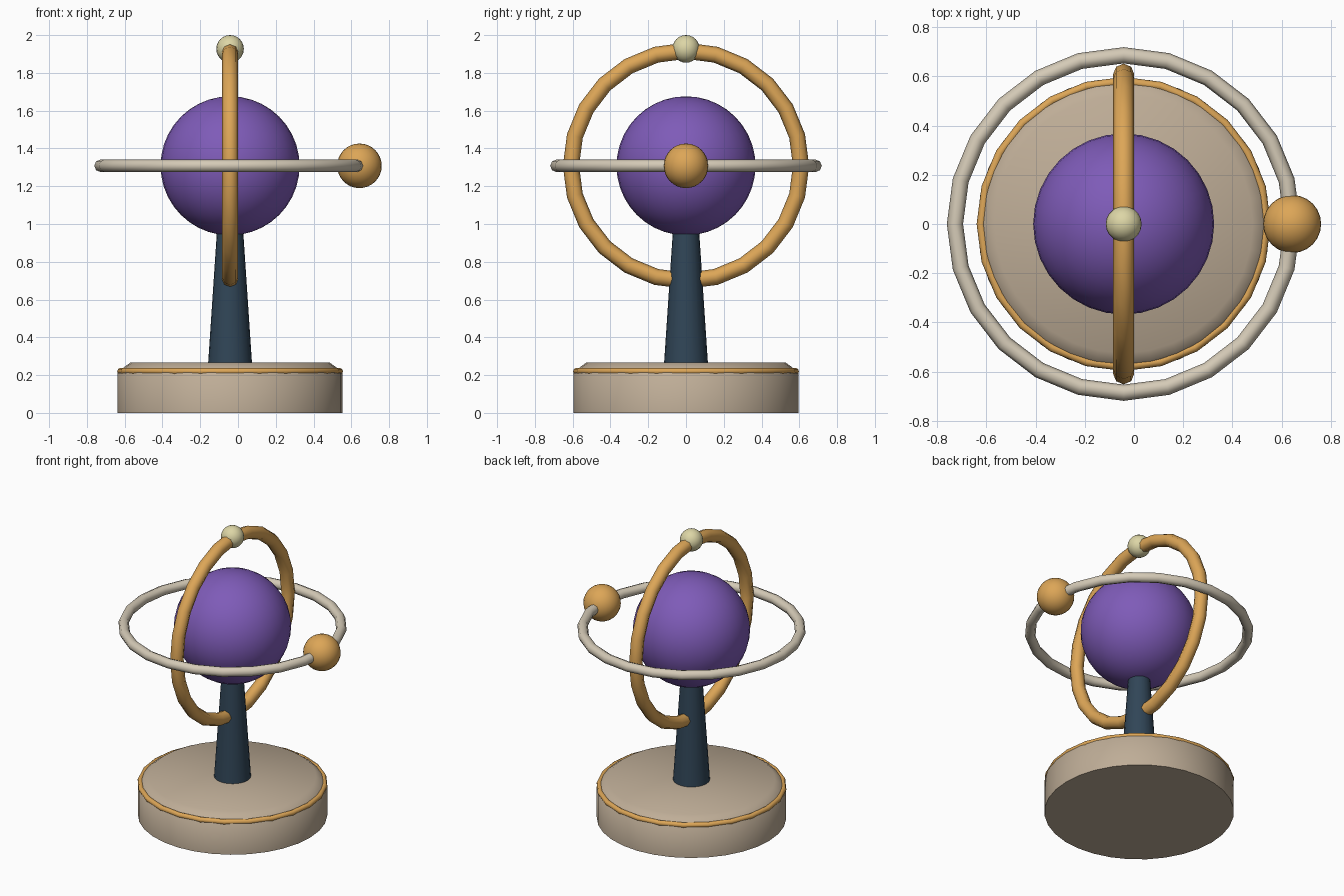
import bpy, bmesh, math
from mathutils import Matrix

cube = bpy.data.objects.get("Cube")
if cube:
    bpy.data.objects.remove(cube, do_unlink=True)

CX = -0.042      # axis of the stand
HUB = 1.308      # height of the globe's centre


def material(name, rgb):
    m = bpy.data.materials.new(name)
    m.use_nodes = True
    colour = (*rgb, 1)
    m.diffuse_color = colour
    m.node_tree.nodes["Principled BSDF"].inputs["Base Color"].default_value = colour
    return m


gold = material("warm gold", (0.72, 0.38, 0.095))
ivory = material("ivory", (0.66, 0.59, 0.47))
stone = material("tan stone", (0.52, 0.42, 0.31))
slate = material("slate blue", (0.03, 0.06, 0.095))
purple = material("purple", (0.21, 0.105, 0.48))
pale = material("pale yellow", (0.72, 0.67, 0.38))


def finish(obj, name, mat, angle=40):
    obj.name = obj.data.name = name
    obj.data.materials.append(mat)
    bpy.ops.object.select_all(action="DESELECT")
    obj.select_set(True)
    bpy.context.view_layer.objects.active = obj
    bpy.ops.object.shade_smooth_by_angle(angle=math.radians(angle))
    return obj


def ball(name, mat, loc, radius, segments=24, rings=16):
    bpy.ops.mesh.primitive_uv_sphere_add(segments=segments, ring_count=rings,
                                         radius=radius, location=loc)
    return finish(bpy.context.object, name, mat)


def ring(name, mat, z, major, minor, rotation=(0, 0, 0), sides=8):
    bpy.ops.mesh.primitive_torus_add(major_segments=24, minor_segments=sides,
                                     major_radius=major, minor_radius=minor,
                                     location=(CX, 0, z), rotation=rotation)
    return finish(bpy.context.object, name, mat, 60)


def lathe(name, mat, profile, segments):
    """Spin a radius/height profile about the stand's axis and cap both ends."""
    bm = bmesh.new()
    loops = []
    for r, z in profile:
        disc = bmesh.ops.create_circle(bm, segments=segments, radius=r,
                                       matrix=Matrix.Translation((0, 0, z)))
        loops.append(disc["verts"])
    for low, high in zip(loops, loops[1:]):
        for i in range(segments):
            j = (i + 1) % segments
            bm.faces.new((low[i], low[j], high[j], high[i]))
    bm.faces.new(loops[0])
    bm.faces.new(loops[-1])
    bmesh.ops.recalc_face_normals(bm, faces=bm.faces)
    mesh = bpy.data.meshes.new(name)
    bm.to_mesh(mesh)
    bm.free()
    obj = bpy.data.objects.new(name, mesh)
    obj.location.x = CX
    bpy.context.collection.objects.link(obj)
    return finish(obj, name, mat, 50)


# Stand
lathe("base", stone, [(0.595, 0), (0.595, 0.21), (0.563, 0.241), (0.525, 0.268)], 32)
ring("base_trim", gold, 0.22, 0.58, 0.018)
lathe("pillar", slate, [(0.117, 0.25), (0.067, 1.0)], 20)

# Globe and its two rings
ball("globe", purple, (CX, 0, HUB), 0.368, 32, 20)
ring("upright_ring", gold, HUB, 0.609, 0.043, (0, math.pi / 2, 0))
ring("level_ring", ivory, HUB, 0.686, 0.033)

# Small balls riding on the rings
ball("side_ball", gold, (0.643, 0, HUB), 0.118)
ball("top_ball", pale, (CX, 0, 1.927), 0.073, 20, 12)
